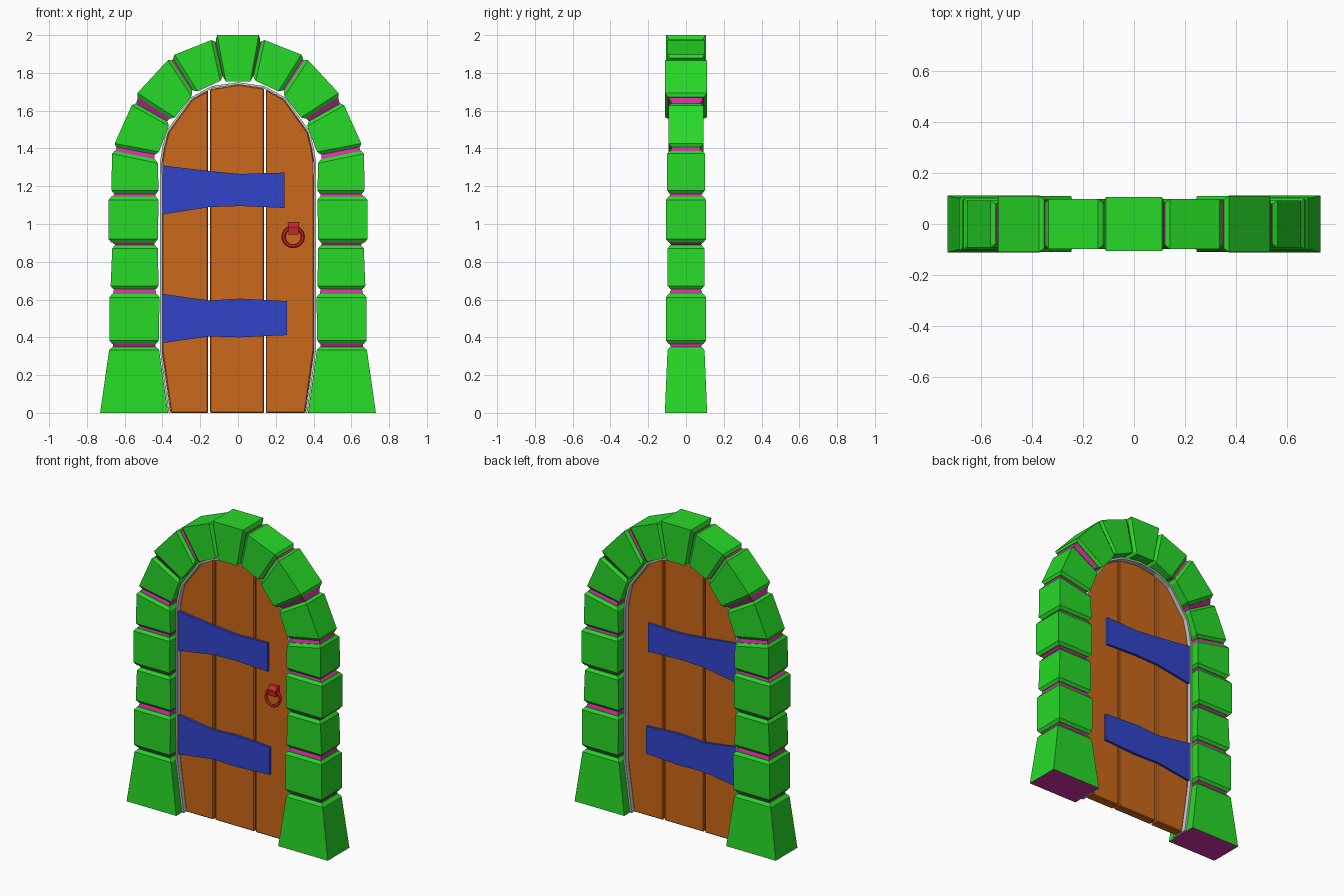
import bpy, bmesh, math
from mathutils import Vector

if "Cube" in bpy.data.objects:
    bpy.data.objects.remove(bpy.data.objects["Cube"])


def material(name, rgb):
    m = bpy.data.materials.new(name)
    m.diffuse_color = (*rgb, 1)
    m.use_nodes = True
    m.node_tree.nodes["Principled BSDF"].inputs["Base Color"].default_value = m.diffuse_color
    return m


STONE = material("stone_green", (0.02, 0.7, 0.02))
MORTAR = material("mortar_magenta", (0.65, 0.03, 0.38))
WOOD = material("wood_orange", (0.6, 0.14, 0.01))
STRAP = material("strap_blue", (0.03, 0.06, 0.6))
IRON = material("iron_red", (0.65, 0.02, 0.02))


def finish(bm, name, mats=(), mirror=False):
    bmesh.ops.recalc_face_normals(bm, faces=bm.faces)
    me = bpy.data.meshes.new(name)
    bm.to_mesh(me)
    bm.free()
    ob = bpy.data.objects.new(name, me)
    bpy.context.collection.objects.link(ob)
    for m in mats:
        me.materials.append(m)
    if mirror:
        ob.modifiers.new("mirror", 'MIRROR').use_mirror_merge = False
    return ob


def loft(name, sections, mats=(), mirror=False, bottom_slot=0):
    """Sections are (inner xz, outer xz, front y, back y)."""
    bm = bmesh.new()
    rings = [[bm.verts.new((p[0], y, p[1])) for p, y in
              ((a, y0), (b, y0), (b, y1), (a, y1))] for a, b, y0, y1 in sections]
    for r, s in zip(rings, rings[1:]):
        for i in range(4):
            bm.faces.new((r[i], r[(i + 1) % 4], s[(i + 1) % 4], s[i]))
    bm.faces.new(rings[0]).material_index = bottom_slot
    bm.faces.new(rings[-1])
    return finish(bm, name, mats, mirror)


def inset(a, b, hd, d):
    a, b = Vector(a), Vector(b)
    u = (b - a).normalized() * d
    return (a + u, b - u, d - hd, hd - d)


def prism(name, outline, hd, mat):
    bm = bmesh.new()
    f = bm.faces.new([bm.verts.new((x, -hd, z)) for x, z in outline])
    ex = bmesh.ops.extrude_face_region(bm, geom=[f])
    bmesh.ops.translate(bm, vec=(0, 2 * hd, 0),
                        verts=[v for v in ex["geom"] if isinstance(v, bmesh.types.BMVert)])
    ob = finish(bm, name, [mat])
    bev = ob.modifiers.new("bevel", 'BEVEL')
    bev.width, bev.segments = 0.005, 1
    return ob


# Arch stones, right half: inner/outer at start, inner/outer at end, half depths
stones = [
    ((.37, 0), (.73, 0), (.42, .35), (.68, .35), .112, .098),
    ((.42, .365), (.68, .365), (.415, .63), (.68, .63), .106, .106),
    ((.42, .655), (.675, .655), (.425, .888), (.665, .888), .097, .097),
    ((.425, .902), (.685, .902), (.42, 1.145), (.685, 1.145), .106, .106),
    ((.42, 1.16), (.67, 1.16), (.425, 1.34), (.667, 1.39), .1, .1),
    ((.425, 1.365), (.66, 1.41), (.36, 1.535), (.555, 1.645), .092, .092),
    ((.345, 1.55), (.545, 1.68), (.235, 1.69), (.36, 1.88), .11, .11),
    ((.23, 1.695), (.352, 1.89), (.078, 1.765), (.125, 1.98), .098, .098),
]
ends = []
for i, (a0, b0, a1, b1, h0, h1) in enumerate(stones):
    A0, B0, A1, B1 = map(Vector, (a0, b0, a1, b1))
    tip = 0.018
    da, db = (A1 - A0).normalized() * tip, (B1 - B0).normalized() * tip
    start, end = inset(A0, B0, h0, .014), inset(A1, B1, h1, .014)
    secs = [(A0, B0, -h0, h0)] if i == 0 else [start, (A0 + da, B0 + db, -h0, h0)]
    secs += [(A1 - da, B1 - db, -h1, h1), end]
    name = "base_stones" if i == 0 else f"arch_stones_{i}"
    loft(name, secs, [STONE, MORTAR], True, 1 if i == 0 else 0)
    ends.append((inset(A0, B0, h0, .018), inset(A1, B1, h1, .018)))

# Keystone
ka, kb = (.065, 1.755), (.11, 2.0)
loft("keystone", [inset((-.075, 1.765), (-.12, 1.99), .1, .012),
                  ((-ka[0], ka[1]), (-kb[0], kb[1]), -.106, .106),
                  (ka, kb, -.106, .106),
                  inset((.075, 1.765), (.12, 1.99), .1, .012)], [STONE])
ends.append((inset((.07, 1.765), (.115, 1.99), .1, .018), None))

# Mortar joints between neighbouring stones
for i in range(len(stones)):
    loft(f"mortar_{i + 1}", [ends[i][1], ends[i + 1][0]], [MORTAR], True)

# Thin grey frame lining the doorway
half = [(.368, 0), (.413, .33), (.413, 1.33), (.402, 1.4), (.38, 1.49),
        (.25, 1.67), (.14, 1.73), (0, 1.75)]
path = half + [(-x, z) for x, z in half[-2::-1]]
frame = []
for x, z in path:
    p = Vector((x, z))
    frame.append((p + (Vector((0, min(z, 1.3))) - p).normalized() * .012, p, -.055, .055))
loft("door_frame", frame)

# Three planks with narrow gaps
side = [(.355, 0), (.401, .33), (.401, 1.33), (.39, 1.4), (.369, 1.485), (.243, 1.66)]
prism("plank_right", [(.147, 0)] + side + [(.147, 1.712)], .03, WOOD)
prism("plank_left", [(-.158, 0)] + [(-x, z) for x, z in side] + [(-.158, 1.707)], .03, WOOD)
prism("plank_middle", [(-.147, 0), (.138, 0), (.138, 1.718), (0, 1.738), (-.147, 1.714)], .027, WOOD)

# Hinge straps on both faces: x, low z, high z
straps = {
    "upper": [(-.4, 1.05, 1.31), (-.15, 1.09, 1.28), (.015, 1.095, 1.265), (.245, 1.085, 1.272)],
    "lower": [(-.4, .37, .63), (-.15, .405, .595), (.01, .4, .605), (.26, .412, .592)],
}
for key, pts in straps.items():
    for face, s in (("front", -1), ("back", 1)):
        loft(f"{key}_strap_{face}",
             [((x, lo), (x, hi), s * .028, s * .045) for x, lo, hi in pts], [STRAP])

# Ring handle and its mount
bpy.ops.mesh.primitive_torus_add(major_segments=16, minor_segments=6, major_radius=.051,
                                 minor_radius=.01, location=(.292, -.055, .932),
                                 rotation=(math.pi / 2 - .15, 0, 0))
ring = bpy.context.object
ring.name = "ring_handle"
ring.data.materials.append(IRON)
loft("ring_mount", [((.267, .945), (.32, .945), -.066, -.028),
                    ((.264, .985), (.323, .985), -.07, -.028),
                    ((.264, 1.007), (.323, 1.007), -.052, -.028)], [IRON])
